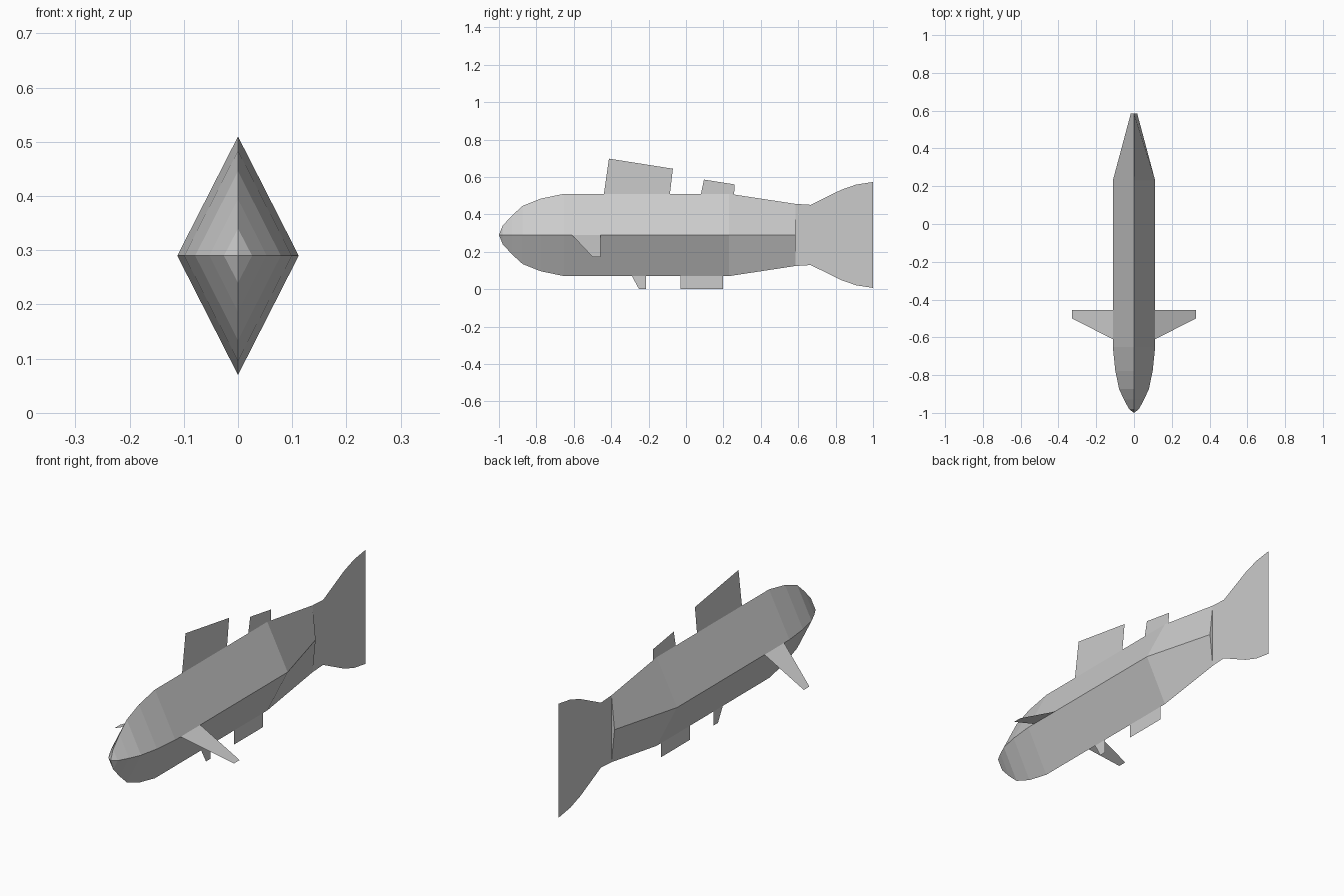
import bpy

if "Cube" in bpy.data.objects:
    bpy.data.objects.remove(bpy.data.objects["Cube"])

MID = 0.29  # height of the body's side ridge


def make_object(name, verts, faces):
    mesh = bpy.data.meshes.new(name)
    mesh.from_pydata(verts, [], faces)
    mesh.update()
    obj = bpy.data.objects.new(name, mesh)
    bpy.context.collection.objects.link(obj)
    return obj


def flat_fin(name, outline):
    """Paper-thin upright fin on the centre plane from (y, z) points."""
    return make_object(name, [(0, y, z) for y, z in outline],
                       [list(range(len(outline)))])


# Body: diamond sections (y, half width, half height) lofted from the nose
stations = [(-0.98, 0.026, 0.05), (-0.93, 0.053, 0.104), (-0.873, 0.079, 0.156),
            (-0.777, 0.099, 0.194), (-0.652, 0.112, 0.22),
            (0.23, 0.112, 0.22), (0.585, 0.017, 0.166)]
verts = [(0, -1, MID)]
for y, w, h in stations:
    verts += [(w, y, MID), (0, y, MID + h), (-w, y, MID), (0, y, MID - h)]
faces = [(0, 1 + i, 1 + (i + 1) % 4) for i in range(4)]
for s in range(len(stations) - 1):
    a = 1 + 4 * s
    for i in range(4):
        j = (i + 1) % 4
        faces.append((a + i, a + 4 + i, a + 4 + j, a + j))
last = 1 + 4 * (len(stations) - 1)
faces.append((last + 3, last + 2, last + 1, last))
make_object("body", verts, faces)

# Tail fin: upper and lower edges mirror about the mid line, built as strips
tail = [(0.585, 0.166), (0.667, 0.161), (0.829, 0.241), (0.909, 0.269), (1.0, 0.283)]
tail_verts = []
for y, h in tail:
    tail_verts += [(0, y, MID + h), (0, y, MID - h)]
make_object("tail_fin", tail_verts,
            [(2 * i, 2 * i + 1, 2 * i + 3, 2 * i + 2) for i in range(len(tail) - 1)])

# Back fins
flat_fin("front_back_fin", [(-0.439, 0.51), (-0.086, 0.51), (-0.07, 0.644), (-0.412, 0.698)])
flat_fin("rear_back_fin", [(0.08, 0.51), (0.23, 0.51), (0.257, 0.505), (0.26, 0.56), (0.096, 0.586)])

# Belly fins
flat_fin("front_belly_fin", [(-0.289, 0.07), (-0.251, 0), (-0.214, 0), (-0.214, 0.07)])
flat_fin("rear_belly_fin", [(-0.03, 0.07), (-0.03, 0), (0.198, 0), (0.198, 0.07)])

# Side fins, sloping down and outwards
for side, label in ((1, "right"), (-1, "left")):
    quad = [(0.112, -0.61, MID), (0.328, -0.5, 0.173),
            (0.328, -0.456, 0.173), (0.112, -0.456, MID)]
    order = (0, 1, 2, 3) if side > 0 else (3, 2, 1, 0)
    make_object(label + "_side_fin", [(side * x, y, z) for x, y, z in quad], [order])
